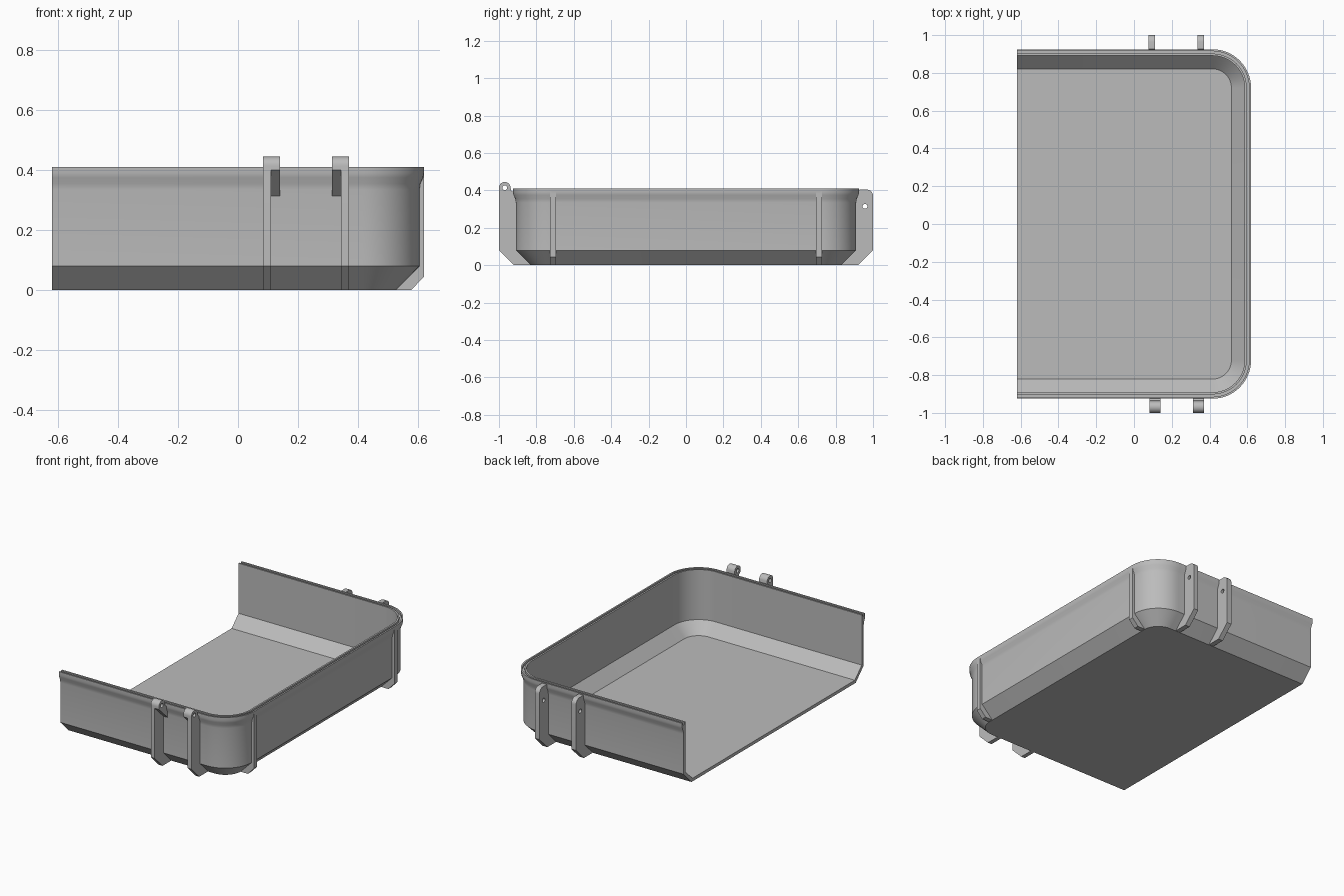
import bpy, bmesh, math
from mathutils import Matrix

if "Cube" in bpy.data.objects:
    bpy.data.objects.remove(bpy.data.objects["Cube"])

grey = bpy.data.materials.new("mid grey")
grey.diffuse_color = (0.5, 0.5, 0.5, 1)
grey.use_nodes = True
grey.node_tree.nodes["Principled BSDF"].inputs["Base Color"].default_value = grey.diffuse_color

X0, X1, Y1, R = -0.62, 0.62, 0.925, 0.205   # open end, closed end, half width, corner radius


def finish(ob, angle=30):
    ob.data.materials.clear()
    ob.data.materials.append(grey)
    bpy.ops.object.select_all(action='DESELECT')
    ob.select_set(True)
    bpy.context.view_layer.objects.active = ob
    bpy.ops.object.shade_smooth_by_angle(angle=math.radians(angle))


def arc(cx, cy, r, a0, a1, n):
    return [(cx + r * math.cos(math.radians(a0 + (a1 - a0) * i / n)),
             cy + r * math.sin(math.radians(a0 + (a1 - a0) * i / n))) for i in range(n + 1)]


# Tray shell: wall section (inset from rim, height) swept round three sides
section = [(0.095, 0.0), (0.015, 0.08), (0.015, 0.335), (0.012, 0.355), (0.003, 0.375),
           (0.0, 0.39), (0.0, 0.41), (0.010, 0.41), (0.010, 0.395), (0.023, 0.395),
           (0.023, 0.41), (0.034, 0.41), (0.034, 0.09), (0.104, 0.02)]


def loop_at(d):
    r = R - d
    return ([(X0, -Y1 + d)] + arc(X1 - R, -Y1 + R, r, -90, 0, 16)
            + arc(X1 - R, Y1 - R, r, 0, 90, 16) + [(X0, Y1 - d)])


bm = bmesh.new()
rings = [[bm.verts.new((x, y, z)) for x, y in loop_at(d)] for d, z in section]
for a, b in zip(rings, rings[1:]):
    for i in range(len(a) - 1):
        bm.faces.new((a[i], a[i + 1], b[i + 1], b[i]))
bm.faces.new(rings[0])                     # underside
bm.faces.new(rings[-1])                    # floor
bm.faces.new([r[0] for r in rings] + [r[-1] for r in reversed(rings)])   # cut end
bmesh.ops.recalc_face_normals(bm, faces=bm.faces)
me = bpy.data.meshes.new("tray")
bm.to_mesh(me)
bm.free()
tray = bpy.data.objects.new("tray", me)
bpy.context.collection.objects.link(tray)
finish(tray)


def plate(name, outline, lo, hi, axis='x', hole=None):
    """Flat plate with an optional round hole, thick from lo to hi along an axis."""
    cu = bpy.data.curves.new(name, 'CURVE')
    cu.dimensions, cu.fill_mode, cu.extrude = '2D', 'BOTH', (hi - lo) / 2
    loops = [outline]
    if hole:
        loops.append(arc(*hole, 0, 360, 16)[:-1])
    for pts in loops:
        sp = cu.splines.new('POLY')
        sp.points.add(len(pts) - 1)
        for p, (u, v) in zip(sp.points, pts):
            p.co = (u, v, 0, 1)
        sp.use_cyclic_u = True
    ob = bpy.data.objects.new(name, cu)
    bpy.context.collection.objects.link(ob)
    mid = (lo + hi) / 2
    if axis == 'x':      # outline lies in y, z
        m = Matrix(((0, 0, 1, mid), (1, 0, 0, 0), (0, 1, 0, 0), (0, 0, 0, 1)))
    else:                # outline lies in x, z
        m = Matrix(((1, 0, 0, 0), (0, 0, -1, mid), (0, 1, 0, 0), (0, 0, 0, 1)))
    bpy.ops.object.select_all(action='DESELECT')
    ob.select_set(True)
    bpy.context.view_layer.objects.active = ob
    bpy.ops.object.convert(target='MESH')
    ob = bpy.context.view_layer.objects.active
    ob.data.transform(m)
    bm = bmesh.new()
    bm.from_mesh(ob.data)
    bmesh.ops.remove_doubles(bm, verts=bm.verts, dist=0.0001)
    bmesh.ops.recalc_face_normals(bm, faces=bm.faces)
    bm.to_mesh(ob.data)
    bm.free()
    finish(ob, 40)


# Front hinge ribs, each with a wider knuckle facing the other
knuckle = arc(-0.969, 0.414, 0.031, 180, 0, 14)
root = [(-0.935, 0.40), (-0.915, 0.385), (-0.90, 0.35)]
front_rib = knuckle + root + [(-0.90, 0.08), (-0.825, 0.001), (-0.92, 0.001), (-1.0, 0.08)]
front_lug = knuckle + root + [(-0.90, 0.305), (-1.0, 0.40)]
pin = (-0.969, 0.414, 0.013)
for side, rib, lug in (("left", (0.083, 0.11), (0.11, 0.14)),
                       ("right", (0.343, 0.37), (0.313, 0.343))):
    plate(f"front_hinge_rib_{side}", front_rib, *rib, hole=pin)
    plate(f"front_hinge_lug_{side}", front_lug, *lug, hole=pin)

# Back latch ribs with a pin hole
back_rib = ([(0.825, 0.001), (0.92, 0.001), (1.0, 0.08)]
            + arc(0.965, 0.37, 0.035, 0, 90, 8)
            + [(0.927, 0.405), (0.915, 0.38), (0.90, 0.35), (0.90, 0.08)])
for side, lo in (("left", 0.078), ("right", 0.337)):
    plate(f"back_latch_rib_{side}", back_rib, lo, lo + 0.033, hole=(0.957, 0.315, 0.013))

# Slim stiffening ribs on the closed end
end_rib = [(0.525, 0.001), (0.578, 0.001), (0.62, 0.045), (0.62, 0.395), (0.60, 0.36), (0.597, 0.08)]
for side, y in (("front", -0.71), ("back", 0.71)):
    plate(f"end_rib_{side}", end_rib, y - 0.016, y + 0.016, axis='y')
